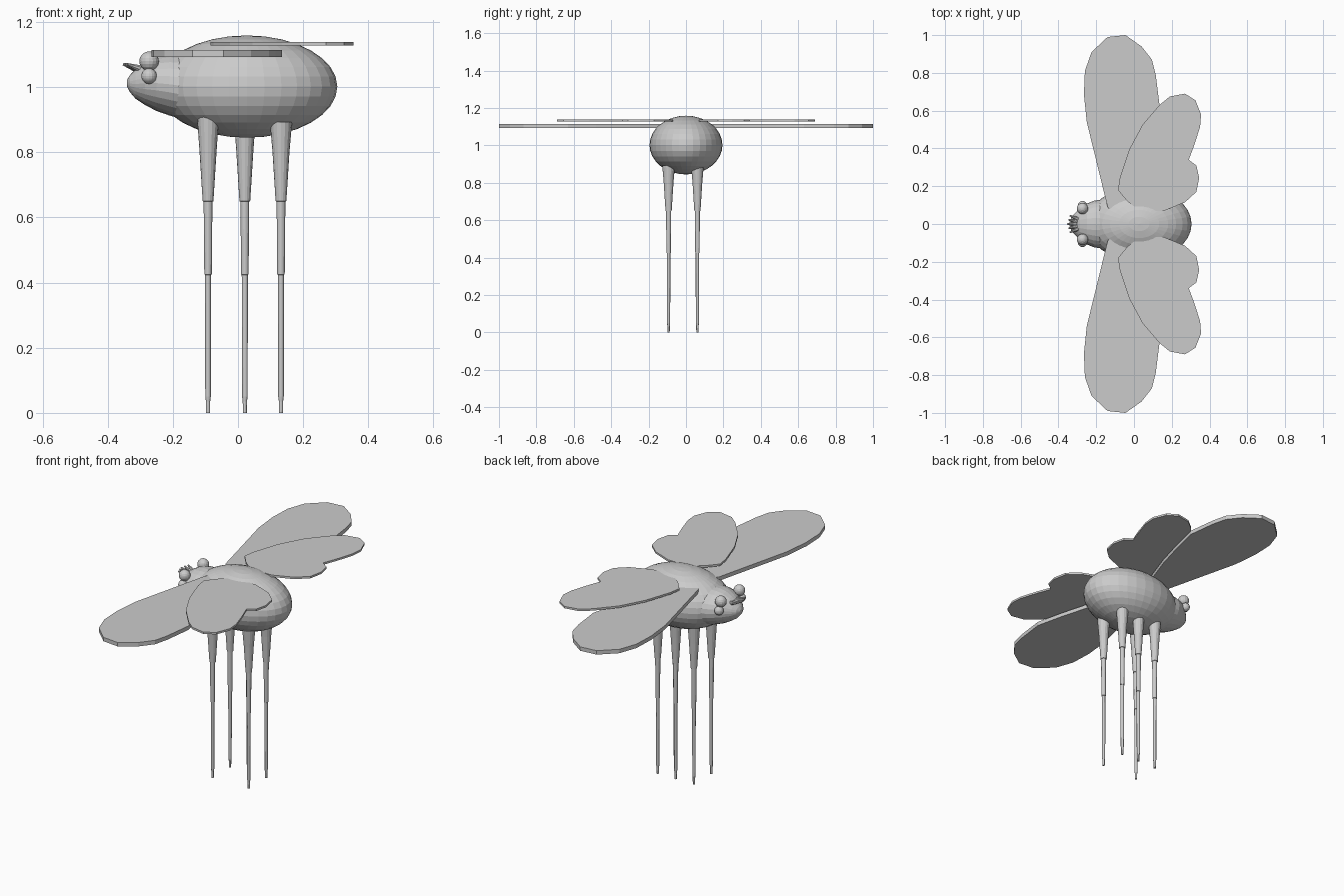
import bpy, bmesh, math
from mathutils import Vector

if "Cube" in bpy.data.objects:
    bpy.data.objects.remove(bpy.data.objects["Cube"])

grey = bpy.data.materials.new("plain_grey")
grey.diffuse_color = (0.6, 0.6, 0.6, 1)
grey.use_nodes = True
grey.node_tree.nodes["Principled BSDF"].inputs["Base Color"].default_value = grey.diffuse_color


def make(name, bm):
    bmesh.ops.recalc_face_normals(bm, faces=bm.faces[:])
    me = bpy.data.meshes.new(name)
    bm.to_mesh(me)
    bm.free()
    me.materials.append(grey)
    ob = bpy.data.objects.new(name, me)
    bpy.context.collection.objects.link(ob)
    return ob


def ball(name, loc, radii, seg=32, rings=16):
    bm = bmesh.new()
    bmesh.ops.create_uvsphere(bm, u_segments=seg, v_segments=rings, radius=1)
    bmesh.ops.scale(bm, vec=radii, verts=bm.verts)
    bmesh.ops.translate(bm, vec=loc, verts=bm.verts)
    return make(name, bm)


def loft(name, rings):
    """Bridge a list of closed rings of points and cap both ends."""
    bm = bmesh.new()
    loops = [[bm.verts.new(p) for p in r] for r in rings]
    n = len(loops[0])
    for a, b in zip(loops, loops[1:]):
        for i in range(n):
            bm.faces.new((a[i], a[(i + 1) % n], b[(i + 1) % n], b[i]))
    bm.faces.new(loops[0])
    bm.faces.new(loops[-1])
    return make(name, bm)


def circle(n):
    return [(math.cos(2 * math.pi * i / n), math.sin(2 * math.pi * i / n)) for i in range(n)]


def wing(name, outline, z0, z1, side):
    loft(name, [[(x, y * side, z) for x, y in outline] for z in (z0, z1)])


# Body
ball("body", (0.027, 0, 1.002), (0.278, 0.195, 0.157))

# Head: rings of (x, bottom, top, half width)
head = [(-0.175, 0.903, 1.105, 0.128), (-0.21, 0.913, 1.105, 0.124),
        (-0.25, 0.927, 1.098, 0.108), (-0.285, 0.945, 1.078, 0.085),
        (-0.315, 0.965, 1.055, 0.055), (-0.332, 0.985, 1.037, 0.034),
        (-0.341, 1.003, 1.022, 0.012)]
loft("head", [[(x, w * c, (b + t) / 2 + (t - b) / 2 * s) for c, s in circle(24)]
              for x, b, t, w in head])

# Eyes, an upper and a lower one on each side
for side, label in ((-1, "right"), (1, "left")):
    ball("upper_eye_" + label, (-0.273, 0.082 * side, 1.080), (0.03,) * 3, 16, 10)
    ball("lower_eye_" + label, (-0.273, 0.098 * side, 1.034), (0.024,) * 3, 16, 10)

# Short bristles fanned over the front of the head
for i in range(-2, 3):
    bm = bmesh.new()
    bmesh.ops.create_cone(bm, cap_ends=True, segments=8, radius1=0.013, radius2=0.004, depth=0.055)
    d = Vector((-1, i * 0.22, 0.35)).normalized()
    bmesh.ops.rotate(bm, matrix=Vector((0, 0, 1)).rotation_difference(d).to_matrix(), verts=bm.verts)
    bmesh.ops.translate(bm, vec=(-0.327 + 0.006 * abs(i), i * 0.017, 1.062), verts=bm.verts)
    make("bristle_%d" % (i + 3), bm)

# Legs: stepped taper, two on one side and three on the other
leg = [(0.915, 0.034), (0.80, 0.026), (0.65, 0.0165), (0.649, 0.0135),
       (0.425, 0.0115), (0.424, 0.0095), (0.05, 0.0085), (0.035, 0.0065), (0, 0.006)]
spots = [(-0.092, -0.093, 0), (0.132, -0.093, -0.022),
         (-0.092, 0.061, 0), (0.021, 0.061, 0), (0.132, 0.061, -0.022)]
for k, (lx, ly, drop) in enumerate(spots):
    loft("leg_%d" % (k + 1),
         [[(lx + r * c, ly + r * s, z + (drop if z > 0.9 else 0)) for c, s in circle(16)]
          for z, r in leg])

# Wings
fore = [(-0.10, 0.04), (-0.14, 0.09), (-0.195, 0.315), (-0.25, 0.54), (-0.265, 0.685),
        (-0.26, 0.81), (-0.225, 0.91), (-0.14, 0.99), (-0.045, 1.0), (0.04, 0.94),
        (0.095, 0.87), (0.115, 0.79), (0.135, 0.63), (0.10, 0.48), (0.05, 0.30),
        (-0.01, 0.13), (-0.04, 0.05)]
hind = [(0.03, 0.07), (-0.035, 0.12), (-0.085, 0.18), (-0.075, 0.245), (-0.025, 0.395),
        (0.045, 0.525), (0.135, 0.63), (0.19, 0.675), (0.27, 0.69), (0.325, 0.655),
        (0.355, 0.58), (0.35, 0.515), (0.32, 0.42), (0.29, 0.34), (0.33, 0.31),
        (0.345, 0.245), (0.33, 0.17), (0.27, 0.115), (0.16, 0.07)]
for side, label in ((-1, "right"), (1, "left")):
    wing("fore_wing_" + label, fore, 1.093, 1.115, side)
    wing("hind_wing_" + label, hind, 1.128, 1.139, side)
